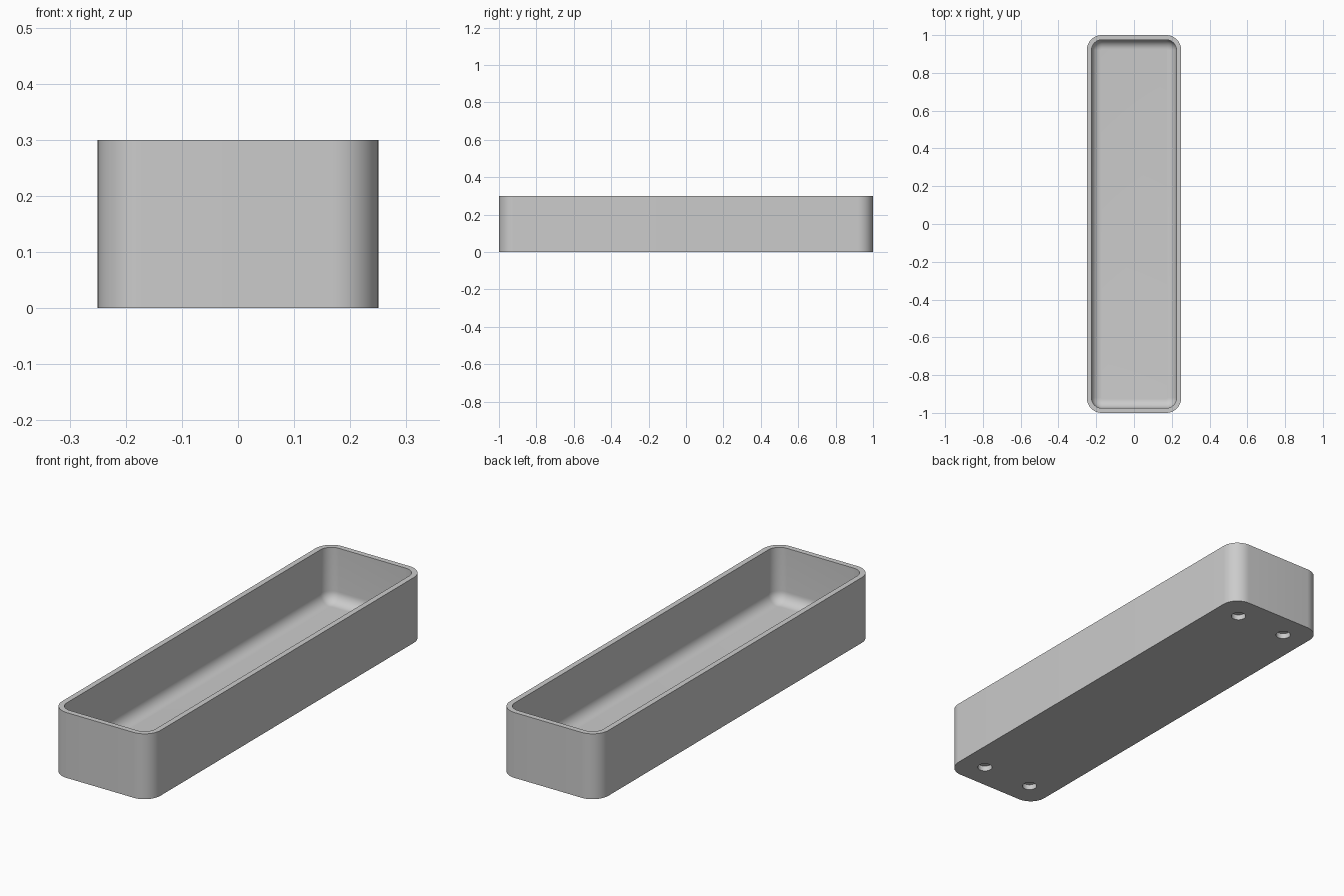
import bpy
import bmesh
from math import sin, cos, pi, radians

cube = bpy.data.objects.get("Cube")
if cube:
    bpy.data.objects.remove(cube, do_unlink=True)

HALF_X, HALF_Y, HEIGHT = 0.25, 1.0, 0.3
CORNER, WALL, FLOOR, FILLET = 0.08, 0.025, 0.05, 0.05
HOLE_RADIUS, HOLE_DEPTH, HOLE_INSET = 0.032, 0.025, 0.12
CORNER_STEPS, FILLET_STEPS = 12, 10

grey = bpy.data.materials.new("plain grey")
grey.use_nodes = True
colour = (0.6, 0.6, 0.6, 1)
grey.diffuse_color = colour
grey.node_tree.nodes["Principled BSDF"].inputs["Base Color"].default_value = colour


def rounded_ring(bm, inset, z):
    """Rounded rectangle of vertices, pulled in from the outer outline."""
    radius = CORNER - inset
    ring = []
    for i, (sx, sy) in enumerate([(1, 1), (-1, 1), (-1, -1), (1, -1)]):
        for k in range(CORNER_STEPS + 1):
            a = (i + k / CORNER_STEPS) * pi / 2
            ring.append(bm.verts.new((sx * (HALF_X - CORNER) + radius * cos(a),
                                      sy * (HALF_Y - CORNER) + radius * sin(a), z)))
    return ring


# Tray: outer wall, flat rim, inner wall, filleted floor
sections = [(0, 0), (0, HEIGHT), (WALL, HEIGHT)]
for k in range(FILLET_STEPS + 1):
    a = k / FILLET_STEPS * pi / 2
    sections.append((WALL + FILLET * (1 - cos(a)), FLOOR + FILLET * (1 - sin(a))))

bm = bmesh.new()
rings = [rounded_ring(bm, inset, z) for inset, z in sections]
for low, high in zip(rings, rings[1:]):
    for i in range(len(low)):
        j = (i + 1) % len(low)
        bm.faces.new((low[i], low[j], high[j], high[i]))
bm.faces.new(rings[0][::-1])
bm.faces.new(rings[-1])
bmesh.ops.recalc_face_normals(bm, faces=bm.faces)
mesh = bpy.data.meshes.new("tray")
bm.to_mesh(mesh)
bm.free()
mesh.materials.append(grey)
tray = bpy.data.objects.new("tray", mesh)
bpy.context.collection.objects.link(tray)

# Four shallow round recesses under the corners
for sx in (-1, 1):
    for sy in (-1, 1):
        bpy.ops.mesh.primitive_cylinder_add(
            vertices=32, radius=HOLE_RADIUS, depth=2 * HOLE_DEPTH,
            location=(sx * (HALF_X - HOLE_INSET), sy * (HALF_Y - HOLE_INSET), 0))
        cutter = bpy.context.object
        cutter.name = "recess_cutter"
        cutter.data.materials.append(grey)
        bpy.ops.object.select_all(action="DESELECT")
        tray.select_set(True)
        bpy.context.view_layer.objects.active = tray
        cut = tray.modifiers.new("recess", "BOOLEAN")
        cut.operation = "DIFFERENCE"
        cut.solver = "EXACT"
        cut.object = cutter
        bpy.ops.object.modifier_apply(modifier=cut.name)
        bpy.data.objects.remove(cutter, do_unlink=True)

bpy.ops.object.shade_smooth_by_angle(angle=radians(30))
